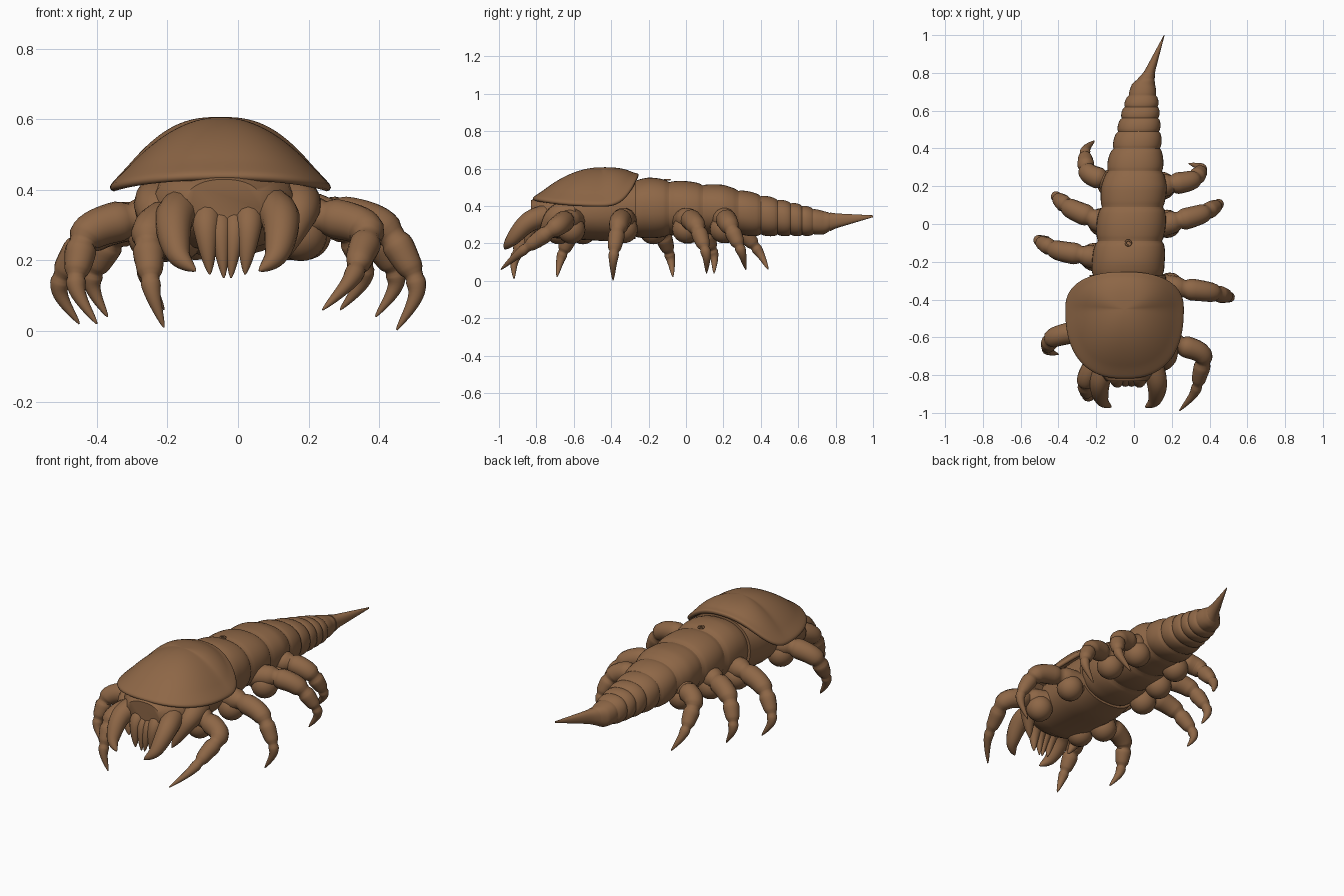
import bpy, bmesh, math
from mathutils import Vector

if "Cube" in bpy.data.objects:
    bpy.data.objects.remove(bpy.data.objects["Cube"], do_unlink=True)

brown = bpy.data.materials.new("warm brown")
brown.use_nodes = True
brown.diffuse_color = (0.27, 0.135, 0.062, 1)
shader = brown.node_tree.nodes["Principled BSDF"]
shader.inputs["Base Color"].default_value = brown.diffuse_color
shader.inputs["Roughness"].default_value = 0.7


def finish(bm, name):
    """Turn a bmesh into a smooth brown object."""
    bmesh.ops.recalc_face_normals(bm, faces=bm.faces)
    mesh = bpy.data.meshes.new(name)
    bm.to_mesh(mesh)
    bm.free()
    obj = bpy.data.objects.new(name, mesh)
    bpy.context.collection.objects.link(obj)
    mesh.materials.append(brown)
    bpy.ops.object.select_all(action='DESELECT')
    obj.select_set(True)
    bpy.context.view_layer.objects.active = obj
    bpy.ops.object.shade_smooth_by_angle(angle=math.radians(50))
    return obj


def circle(count):
    """Cosine and sine pairs around a full turn."""
    for step in range(count):
        angle = math.tau * step / count
        yield math.cos(angle), math.sin(angle)


def signed_power(value, power):
    return math.copysign(abs(value) ** power, value)


def bridge(bm, first, second):
    """Join two loops of vertices with quads."""
    for i in range(len(first)):
        bm.faces.new((first[i - 1], first[i], second[i], second[i - 1]))


def skin(name, rings):
    """Join rings of points into a capped object."""
    bm = bmesh.new()
    loops = [[bm.verts.new(point) for point in ring] for ring in rings]
    for first, second in zip(loops, loops[1:]):
        bridge(bm, first, second)
    bm.faces.new(loops[0])
    bm.faces.new(loops[-1])
    return finish(bm, name)


def spline(points, place):
    """Catmull-Rom point at a place along the list."""
    last = len(points) - 1
    i = min(int(place), last - 1)
    t = place - i
    a, b, c, d = (points[max(0, min(last, i + k))] for k in (-1, 0, 1, 2))
    return b + (c - a) * t / 2 + (2 * a - 5 * b + 4 * c - d) * t * t / 2 \
        + (3 * b - a - 3 * c + d) * t ** 3 / 2


def claw(name, points, radius, joints=()):
    """Curved limb tapering to a point, pinched at its joints."""
    points = [Vector(point) for point in points]
    span = len(points) - 1
    count = span * 9
    path = [spline(points, span * k / count) for k in range(count + 1)]
    up = Vector((0.3, 0.2, 1))
    rings = []
    for k, point in enumerate(path):
        tangent = (path[min(k + 1, count)] - path[max(k - 1, 0)]).normalized()
        up = (up - tangent * up.dot(tangent)).normalized()
        across = tangent.cross(up)
        size = radius * (1 - (k / count) ** 2) + 0.002
        for joint in joints:
            size *= 1 - 0.24 * math.exp(-((span * k / count - joint) / 0.13) ** 2)
        rings.append([point + size * (up * c + across * s) for c, s in circle(14)])
    skin(name, rings)


# Segmented body: y, centre x, half width, underside z, top z
stations = [Vector(row) for row in (
    (-0.83, -0.04, 0.11, 0.29, 0.43), (-0.74, -0.04, 0.2, 0.23, 0.47),
    (-0.4, -0.04, 0.22, 0.21, 0.54), (-0.2, -0.03, 0.19, 0.23, 0.55),
    (0.2, 0, 0.17, 0.25, 0.51), (0.36, 0.01, 0.14, 0.24, 0.47),
    (0.64, 0.04, 0.09, 0.24, 0.4), (0.74, 0.05, 0.06, 0.25, 0.37),
    (0.8, 0.08, 0.03, 0.28, 0.36), (1, 0.16, 0.002, 0.34, 0.35))]


def body_at(y):
    for front, back in zip(stations, stations[1:]):
        if y <= back[0]:
            return front.lerp(back, (y - front[0]) / (back[0] - front[0]))
    return stations[-1]


seams = (-0.83, -0.27, -0.09, 0.09, 0.28, 0.4, 0.49, 0.56, 0.62, 0.68, 0.77, 1)
body_rings = []
for start, end in zip(seams, seams[1:]):
    for k in range(12):
        t = k / 11
        y = start + (end - start) * t * 0.999
        station = body_at(y)
        middle, half, low, high = station[1:]
        # Each plate swells toward its rear edge; head and tail spike stay plain
        swell = 1
        if start != seams[0] and end != seams[-1]:
            swell = 0.92 + 0.1 * max(0, math.sin(math.pi * t ** 1.25)) ** 0.5
        body_rings.append([(middle + swell * half * signed_power(c, 0.88), y,
                            (low + high + swell * (high - low) * signed_power(s, 0.88)) / 2)
                           for c, s in circle(40)])
skin("segmented_body", body_rings)

# Domed head shell whose rim rises over the back
apex = Vector((-0.05, -0.45, 0.607))
bm = bmesh.new()
loops = []
layers = 18
for layer in range(1, layers + 1):
    t = layer / layers
    loop = []
    for c, s in circle(72):
        u, v = signed_power(c, 0.83), signed_power(s, 0.83)
        if v > 0:
            length, rim = 0.2, 0.395 + 0.165 * v ** 3
        else:
            length, rim = 0.375, 0.395 + 0.035 * v * v
        lip = 0.08 * max(0, t - 0.85)
        z = rim + (apex.z - rim) * (1 - t ** (2 + max(0, v))) + lip
        loop.append(bm.verts.new((apex.x + 0.32 * t * u, apex.y + length * t * v, z)))
    loops.append(loop)
bm.faces.new(loops[0])
for inner, outer in zip(loops, loops[1:]):
    bridge(bm, inner, outer)
shell = finish(bm, "head_shell")
thickness = shell.modifiers.new("thickness", 'SOLIDIFY')
thickness.thickness = 0.025
rounding = shell.modifiers.new("rounded rim", 'SUBSURF')
rounding.levels = rounding.render_levels = 1


def leg(name, hip, knee, tip, bow):
    """Walking leg that bows outward below the knee, with a swollen hip."""
    hip, knee, tip = Vector((*hip, 0.32)), Vector(knee), Vector(tip)
    outward = knee - hip
    outward.z = 0
    outward = outward.normalized() * bow
    thigh = hip.lerp(knee, 0.5) + Vector((0, 0, 0.02))
    shin = knee.lerp(tip, 0.33) + outward
    foot = knee.lerp(tip, 0.64) + outward * 1.25
    claw(name, (hip, thigh, knee, shin, foot, tip), 0.06, joints=(1.1, 2.4, 3.5))
    bm = bmesh.new()
    bmesh.ops.create_uvsphere(bm, u_segments=20, v_segments=12, radius=0.075)
    bmesh.ops.translate(bm, verts=bm.verts, vec=hip.lerp(thigh, 0.6) - Vector((0, 0, 0.05)))
    finish(bm, name + "_hip")


leg("left_leg_front", (0.1, -0.58), (0.36, -0.69, 0.29), (0.24, -0.99, 0.06), 0.03)
leg("left_leg_second", (0.1, -0.32), (0.4, -0.36, 0.3), (0.45, -0.39, 0.003), 0.06)
leg("left_leg_third", (0.1, -0.02), (0.35, 0.05, 0.3), (0.39, 0.11, 0.04), 0.06)
leg("left_leg_rear", (0.08, 0.19), (0.3, 0.23, 0.3), (0.29, 0.32, 0.06), 0.05)
leg("right_leg_front", (-0.14, -0.62), (-0.25, -0.82, 0.28), (-0.21, -0.92, 0.01), 0.03)
leg("right_leg_second", (-0.16, -0.53), (-0.42, -0.6, 0.28), (-0.4, -0.69, 0.02), 0.04)
leg("right_leg_third", (-0.13, -0.19), (-0.4, -0.14, 0.28), (-0.45, -0.07, 0.02), 0.06)
leg("right_leg_fourth", (-0.1, -0.02), (-0.33, 0.08, 0.29), (-0.37, 0.15, 0.04), 0.05)
leg("right_leg_rear", (-0.07, 0.19), (-0.24, 0.27, 0.3), (-0.21, 0.44, 0.06), 0.03)

# Mandibles, cheek folds, feelers and mouth spikes, mirrored about the head
jaws = {
    "mandible": (0.06, (0.1, -0.68, 0.36), (0.15, -0.83, 0.32), (0.14, -0.93, 0.22), (0.09, -0.97, 0.17)),
    "cheek": (0.07, (0.19, -0.6, 0.37), (0.2, -0.71, 0.33), (0.14, -0.78, 0.18)),
    "feeler": (0.05, (0.05, -0.7, 0.38), (0.06, -0.82, 0.3), (0.05, -0.85, 0.16)),
    "mouth_spike": (0.04, (0.02, -0.7, 0.37), (0.02, -0.82, 0.29), (0.01, -0.85, 0.15)),
}
for side, mirror in (("left", 1), ("right", -1)):
    for part, (radius, *points) in jaws.items():
        claw(f"{side}_{part}", [(mirror * x - 0.03, y, z) for x, y, z in points], radius)

# Small raised pore on the back
bpy.ops.mesh.primitive_torus_add(location=(-0.03, -0.1, 0.54), major_radius=0.014,
                                 minor_radius=0.005, major_segments=20, minor_segments=8)
pore = bpy.context.object
pore.name = "back_pore"
pore.data.materials.append(brown)
bpy.ops.object.shade_smooth()
